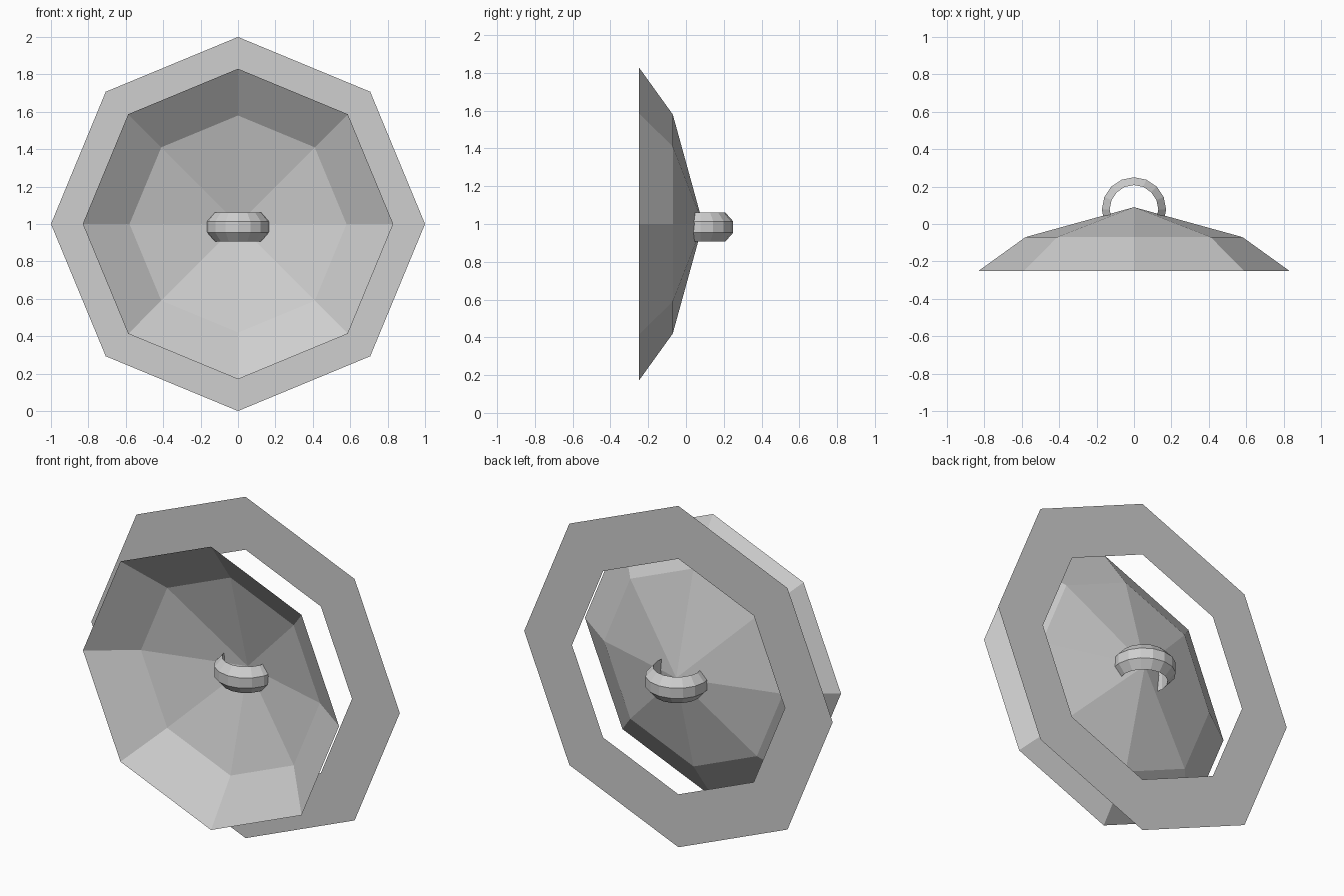
import bpy
import math

default_cube = bpy.data.objects.get("Cube")
if default_cube:
    bpy.data.objects.remove(default_cube, do_unlink=True)

# One plain grey for every part
grey = bpy.data.materials.new("light grey")
grey.use_nodes = True
COLOR = (0.62, 0.62, 0.62, 1)
grey.diffuse_color = COLOR
grey.node_tree.nodes["Principled BSDF"].inputs["Base Color"].default_value = COLOR


def add_object(name, verts, faces, location):
    mesh = bpy.data.meshes.new(name)
    mesh.from_pydata(verts, [], faces)
    mesh.materials.append(grey)
    mesh.update()
    obj = bpy.data.objects.new(name, mesh)
    obj.location = location
    bpy.context.collection.objects.link(obj)
    return obj


def lathe(name, profile, sides, location, axis, closed=False):
    """Sweep (radius, offset) points around the y or z axis."""
    verts, faces = [], []
    for radius, offset in profile:
        for i in range(sides):
            a = math.tau * i / sides
            u, v = radius * math.cos(a), radius * math.sin(a)
            verts.append((u, offset, v) if axis == "y" else (u, v, offset))
    rows = len(profile)
    for r in range(rows if closed else rows - 1):
        low, high = r * sides, (r + 1) % rows * sides
        for i in range(sides):
            j = (i + 1) % sides
            faces.append((low + i, low + j, high + j, high + i))
    return add_object(name, verts, faces, location)


# Flat octagonal ring standing upright behind the bowl
lathe("flat_ring", [(0.69, 0), (1, 0)], 8, (0, 0.07, 1), "y")

# Open faceted bowl, then its shallow cone that closes to a point
lathe("bowl_rim", [(0.83, -0.25), (0.58, -0.07)], 8, (0, 0, 1), "y")
cone_edge = [(0.58 * math.cos(math.tau * i / 8), -0.07,
              0.58 * math.sin(math.tau * i / 8)) for i in range(8)]
add_object("bowl_centre", cone_edge + [(0, 0.09, 0)],
           [(i, (i + 1) % 8, 8) for i in range(8)], (0, 0, 1))

# Lying loop through the bowl's point, with a bevelled outer side
lathe("handle_loop", [(0.13, -0.077), (0.172, -0.03), (0.172, 0.03), (0.13, 0.077)],
      16, (0, 0.078, 0.984), "z", closed=True)
